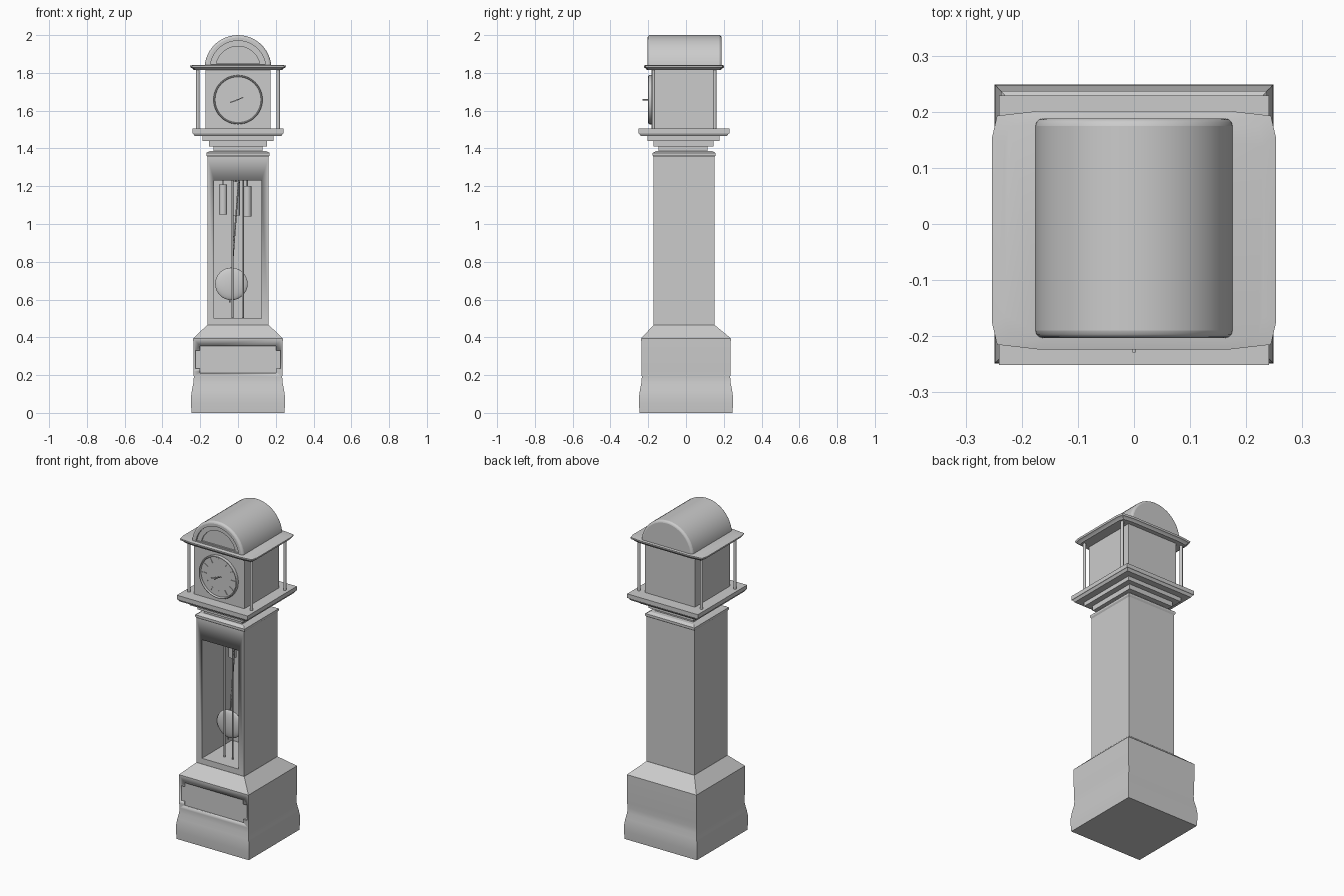
import bpy, bmesh, math
from mathutils import Vector

if "Cube" in bpy.data.objects:
    bpy.data.objects.remove(bpy.data.objects["Cube"])


def finish(name, bm, smooth=True):
    bmesh.ops.recalc_face_normals(bm, faces=bm.faces)
    me = bpy.data.meshes.new(name)
    bm.to_mesh(me)
    bm.free()
    ob = bpy.data.objects.new(name, me)
    bpy.context.collection.objects.link(ob)
    if smooth:
        select(ob)
        bpy.ops.object.shade_smooth_by_angle(angle=math.radians(25))
    return ob


def select(ob):
    bpy.ops.object.select_all(action='DESELECT')
    ob.select_set(True)
    bpy.context.view_layer.objects.active = ob


def loft(name, rings):
    """Skin closed rings of 3D points and cap both ends."""
    bm = bmesh.new()
    vs = [[bm.verts.new(p) for p in r] for r in rings]
    n = len(vs[0])
    for a, b in zip(vs, vs[1:]):
        for i in range(n):
            j = (i + 1) % n
            bm.faces.new((a[i], a[j], b[j], b[i]))
    bm.faces.new(vs[0])
    bm.faces.new(vs[-1])
    return finish(name, bm)


def rect(hx, y0, y1, z):
    return [(-hx, y0, z), (hx, y0, z), (hx, y1, z), (-hx, y1, z)]


def prism(name, pts, y0, y1):
    """Extrude an xz outline along y."""
    return loft(name, [[(x, y, z) for x, z in pts] for y in (y0, y1)])


def rod(name, a, b, r, seg=12):
    a, b = Vector(a), Vector(b)
    bm = bmesh.new()
    rot = (b - a).to_track_quat('Z', 'Y').to_matrix().to_4x4()
    rot.translation = (a + b) / 2
    bmesh.ops.create_cone(bm, cap_ends=True, segments=seg, radius1=r, radius2=r,
                          depth=(b - a).length, matrix=rot)
    return finish(name, bm)


def arch(r, base, cz=1.823, seg=24):
    t0 = math.asin((base - cz) / r)
    ts = [t0 + (math.pi - 2 * t0) * i / seg for i in range(seg + 1)]
    return [(r * math.cos(t), cz + r * math.sin(t)) for t in ts]


def apply_mod(ob, kind, **kw):
    m = ob.modifiers.new(kind.lower(), kind)
    for k, v in kw.items():
        setattr(m, k, v)
    select(ob)
    bpy.ops.object.modifier_apply(modifier=m.name)


def cut(ob, cutter):
    apply_mod(ob, 'BOOLEAN', operation='DIFFERENCE', solver='EXACT', object=cutter)
    bpy.data.objects.remove(cutter)


# plinth with a flared foot and sloped shoulder
prof = [(.246, 0), (.249, .05), (.248, .09), (.243, .125), (.236, .16),
        (.234, .19), (.236, .22), (.237, .395)]
base = loft("base", [rect(h, -h, h, z) for h, z in prof] + [rect(.163, -.172, .152, .465)])
# recessed plinth panel with notched corners
a, b, n = .226, .072, .025
q = [(a, b - n), (a - n, b - n), (a - n, b)]
pts = (q + [(-x, z) for x, z in q[::-1]] + [(-x, -z) for x, z in q]
       + [(x, -z) for x, z in q[::-1]])
cut(base, prism("panel_cutter", [(x, z + .283) for x, z in pts], -.3, -.227))

# trunk with open pendulum window
trunk = loft("trunk", [rect(.162 + d, -.171 - d, .151 + d, z) for d, z in
                       [(0, .46), (0, 1.355), (.006, 1.364), (.006, 1.376), (-.012, 1.386)]])
cut(trunk, prism("window_cutter", [(-.126, .5), (.124, .5), (.124, 1.23), (-.126, 1.23)],
                 -.3, .12))

# stepped neck
for i, (h, y0, y1, z0, z1) in enumerate([(.131, -.146, .114, 1.38, 1.41),
                                         (.154, -.172, .146, 1.41, 1.44),
                                         (.188, -.204, .178, 1.44, 1.468)]):
    loft(f"neck_step_{i + 1}", [rect(h, y0, y1, z0), rect(h, y0, y1, z1)])
loft("hood_floor", [rect(.241 - d, -.251 + d, .229 - d, z) for d, z in
                    [(.012, 1.465), (.004, 1.478), (0, 1.48), (0, 1.505)]])

# hood box and corner columns
loft("hood_box", [rect(.171, -.182, .157, z) for z in (1.5, 1.825)])
for sx in (-1, 1):
    for y, side in ((-.172, "front"), (.152, "back")):
        rod(f"column_{side}_{'left' if sx < 0 else 'right'}",
            (sx * .213, y, 1.5), (sx * .213, y, 1.825), .009, 16)

# cornice with eased corners
c = [(.17, -.2125), (.244, -.204), (.253, -.165)]
outline = (c + [(x, -y) for x, y in c[::-1]] + [(-x, -y) for x, y in c]
           + [(-x, y) for x, y in c[::-1]])
loft("cornice", [[(x * s, y * s - .011, z) for x, y in outline] for s, z in
                 [(.92, 1.814), (.95, 1.823), (.99, 1.828), (1, 1.834), (1, 1.839), (.91, 1.843)]])

# arched roof with recessed front
dome = prism("arched_roof", arch(.177, 1.828), -.203, .188)
apply_mod(dome, 'BEVEL', width=.013, segments=3, limit_method='ANGLE',
          angle_limit=math.radians(40))
cut(dome, prism("arch_cutter_outer", arch(.147, 1.846), -.25, -.192))
cut(dome, prism("arch_cutter_inner", arch(.118, 1.85), -.25, -.184))
select(dome)
bpy.ops.object.shade_smooth_by_angle(angle=math.radians(35))

# dial, bezel, hour marks and hands
CZ = 1.658
rod("dial", (0, -.18, CZ), (0, -.187, CZ), .124, 48)
bm = bmesh.new()
sec = [(.121, -.182), (.121, -.195), (.124, -.2), (.128, -.199), (.13, -.194), (.13, -.18)]
rings = [[bm.verts.new((r * math.cos(t), y, CZ + r * math.sin(t))) for r, y in sec]
         for t in [math.tau * i / 48 for i in range(48)]]
for i in range(48):
    for j in range(len(sec)):
        k = (j + 1) % len(sec)
        p, s = rings[i], rings[(i + 1) % 48]
        bm.faces.new((p[j], p[k], s[k], s[j]))
finish("bezel", bm)


def bar(name, ang, r0, r1, w, y0, y1):
    d, s = (math.sin(ang), math.cos(ang)), (math.cos(ang), -math.sin(ang))
    prism(name, [(d[0] * r + s[0] * o, CZ + d[1] * r + s[1] * o) for r, o in
                 ((r0, -w), (r0, w), (r1, w), (r1, -w))], y0, y1)


for i in range(12):
    bar(f"hour_mark_{i + 1}", math.tau * i / 12, .085, .112, .0025, -.19, -.185)
bar("hour_hand", math.radians(-110), -.01, .045, .003, -.2, -.198)
bar("minute_hand", math.radians(65), -.01, .03, .0025, -.205, -.203)
rod("hand_spindle", (0, -.18, CZ), (0, -.229, CZ), .003)

# swinging pendulum
rod("pendulum_rod", (.004, -.03, 1.235), (-.045, -.03, .585), .004)
bm = bmesh.new()
bmesh.ops.create_uvsphere(bm, u_segments=32, v_segments=16, radius=.086)
bmesh.ops.scale(bm, vec=(1, .22, 1), verts=bm.verts)
bmesh.ops.translate(bm, vec=(-.035, -.03, .683), verts=bm.verts)
finish("pendulum_bob", bm)

# hanging weights and long chime tubes
for i, (x, z0, z1) in enumerate([(-.079, 1.05, 1.21), (-.012, 1.045, 1.225), (.049, 1.04, 1.2)]):
    rod(f"weight_{i + 1}", (x, .06, z0), (x, .06, z1), .022, 24)
    rod(f"weight_hook_{i + 1}", (x, .06, z1 - .01), (x, .06, 1.235), .003)
for i, x in enumerate((-.03, .026)):
    rod(f"chime_tube_{i + 1}", (x, -.088, .503), (x, -.088, 1.235), .005)
